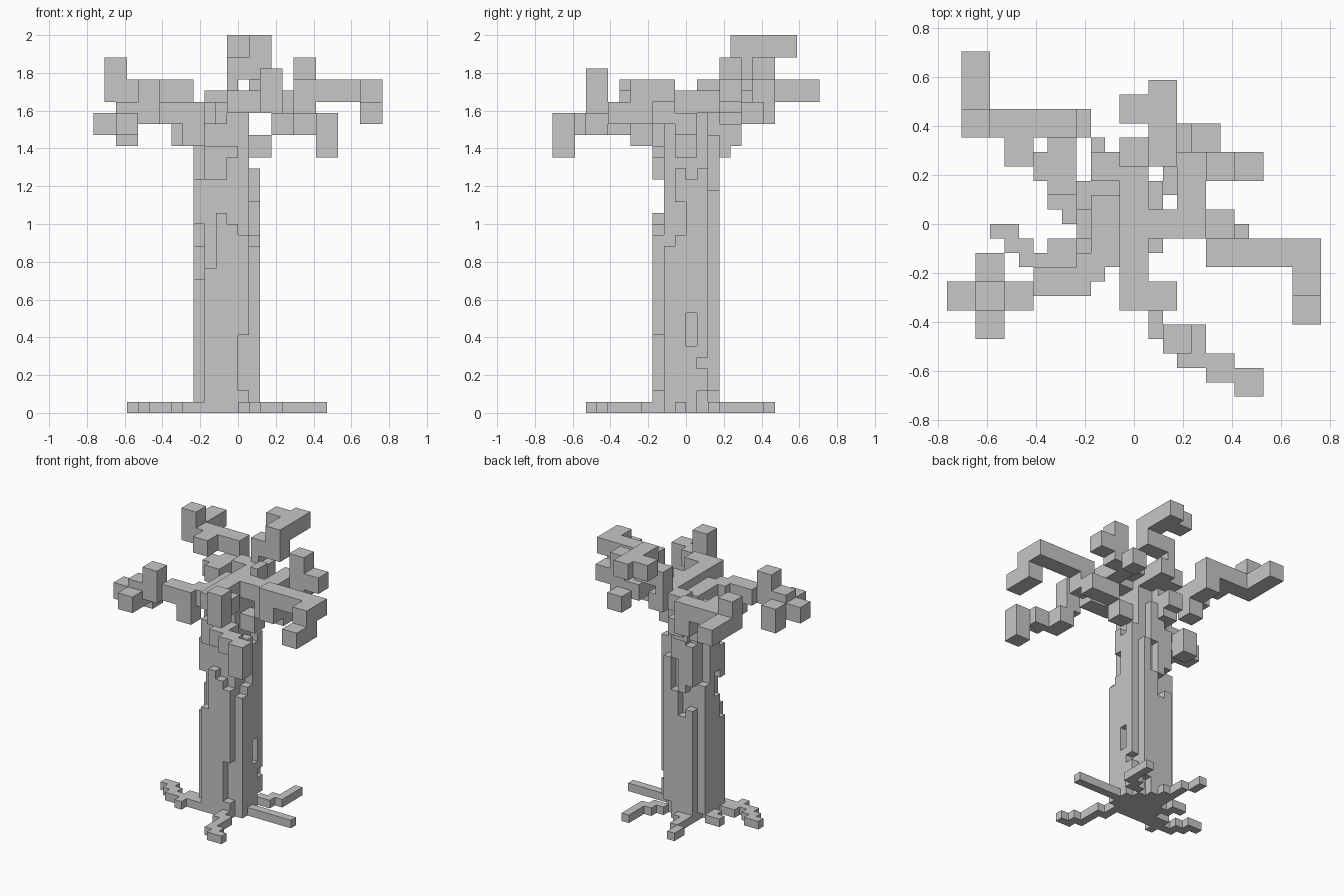
import bpy
import bmesh
import math
from itertools import product
from mathutils import Vector

cube = bpy.data.objects.get("Cube")
if cube:
    bpy.data.objects.remove(cube)

UNIT = 1 / 17  # edge length of one block
EAST, NORTH, UP = Vector((1, 0, 0)), Vector((0, 1, 0)), Vector((0, 0, 1))
WEST, SOUTH, DOWN = -EAST, -NORTH, -UP
AXES = (EAST, WEST, NORTH, SOUTH, UP, DOWN)

bark = bpy.data.materials.new("bark grey")
bark.use_nodes = True
grey = (0.57, 0.57, 0.57, 1)
bark.diffuse_color = grey
bark.node_tree.nodes["Principled BSDF"].inputs["Base Color"].default_value = grey

occupied = set()
parts = {}


def fill(part, low, high):
    """Fill all blocks between two corners."""
    cells = parts.setdefault(part, set())
    spans = [range(int(a), int(b)) for a, b in zip(low, high)]
    for cell in product(*spans):
        if cell not in occupied:
            occupied.add(cell)
            cells.add(cell)


def walk(part, start, moves, thick):
    """Sweep a block along straight moves; diagonal moves only place its end."""
    at = Vector(start)
    size = Vector(thick)
    fill(part, at, at + size)
    for move in moves:
        end = at + move
        straight = sum(abs(c) > 0 for c in move) == 1
        first = at if straight else end
        low = [min(a, b) for a, b in zip(first, end)]
        high = [max(a, b) + s for a, b, s in zip(first, end, size)]
        fill(part, low, high)
        at = end


def branch(part, start, *moves):
    walk(part, start, moves, (2, 2, 2))


def root(part, start, *moves):
    walk(part, (*start, 0), moves, (1, 1, 1))


# Trunk core and crown
fill("trunk", (-3, -2, 0), (1, 2, 28))
fill("trunk", (-3, -3, 26), (-1, -1, 28))

# Bark ridges: bottom and top of the strips in each column along each face
ridges = {
    "front_bark": ((-3, -3), EAST, [[(0, 13), (21, 24)], [(0, 18), (21, 24)],
                                    [(0, 17), (23, 24)], [(0, 2), (7, 16)]]),
    "back_bark": ((-3, 2), EAST, [[(0, 14), (17, 22)], [(1, 13), (16, 24)],
                                  [(0, 16), (20, 25)], [(2, 20)]]),
    "right_bark": ((-4, -2), NORTH, [[(0, 12), (17, 21)], [(0, 15), (18, 24)],
                                     [(0, 24)], [(1, 17)]]),
    "left_bark": ((1, -2), NORTH, [[(0, 15)], [(0, 16), (19, 22)],
                                   [(0, 6), (9, 21)], [(2, 4), (5, 22)]]),
}
for part, (corner, along, columns) in ridges.items():
    for i, strips in enumerate(columns):
        for bottom, top in strips:
            base = Vector((*corner, bottom)) + along * i
            fill(part, base, base + Vector((1, 1, top - bottom)))

# Back right branch
branch("back_right_branch", (-3, 1, 25), WEST, WEST * 2 + NORTH + UP, NORTH * 2,
       WEST + SOUTH, EAST + NORTH, NORTH * 2, UP * 2, WEST * 3,
       SOUTH * 2, NORTH * 2, WEST * 3, UP * 2, DOWN * 2, NORTH * 4)
branch("back_right_branch", (-6, 3, 24))

# Front right branch
branch("front_right_branch", (-4, -4, 26), WEST + SOUTH, DOWN * 2, UP * 2, WEST * 2,
       WEST * 2 + SOUTH, UP * 2, DOWN * 2, WEST * 2, WEST * 2 + DOWN,
       EAST * 2 + SOUTH * 2, NORTH * 4, DOWN)

# Front branch
branch("front_branch", (-1, 0, 27), SOUTH * 6, EAST * 2, EAST + SOUTH * 3, UP * 2,
       EAST + SOUTH + DOWN * 4, NORTH, SOUTH, EAST * 2 + SOUTH, EAST * 2 + SOUTH,
       DOWN * 2)

# Left branch
branch("left_branch", (1, -1, 23), EAST * 2 + UP * 2, EAST * 2, SOUTH * 2 + UP,
       UP * 2, EAST * 6, SOUTH * 2, DOWN * 2, SOUTH * 2)

# Back left branch and its twig
branch("back_left_branch", (1, -1, 27), EAST * 2, NORTH * 4, EAST * 2, UP * 3,
       DOWN * 2, EAST * 2)
branch("back_left_twig", (4, 5, 26))

# Back branch: a low limb, a thin stem and the raised tip
branch("back_branch", (-1, 0, 27), NORTH * 4)
fill("back_branch", (-1, 4, 29), (0, 6, 30))
fill("back_branch", (1, 1, 28), (2, 3, 30))
branch("back_branch", (-1, 4, 30), EAST * 2, UP * 2, NORTH * 4, WEST * 2 + SOUTH)

# Short stubs behind the crown
branch("back_stub", (-3, 2, 23), NORTH + UP)
branch("back_stub", (-3, 3, 27))

# Roots
root("right_root", (-4, -2), WEST * 2, SOUTH, WEST * 2, NORTH, WEST, NORTH, WEST)
root("front_right_root", (-4, -2), SOUTH, WEST * 2, SOUTH)
root("front_root", (0, -3), SOUTH * 2, EAST, SOUTH * 3, EAST, SOUTH, EAST)
root("left_root", (2, -1), EAST * 5)
root("back_left_root", (1, 2), EAST, NORTH, EAST, NORTH * 3)
root("back_root", (-2, 2), NORTH, WEST, NORTH * 2, WEST + NORTH, NORTH)
root("back_right_root", (-4, 0), WEST, NORTH, WEST)

# Turn each part's exposed block sides into a mesh
for part, cells in parts.items():
    bm = bmesh.new()
    for cell in sorted(cells):
        middle = Vector(cell) + Vector((1, 1, 1)) / 2
        for axis in AXES:
            if tuple(int(c) for c in Vector(cell) + axis) in occupied:
                continue
            side = Vector((axis.y, axis.z, axis.x))
            over = axis.cross(side)
            corners = (-side - over, side - over, side + over, over - side)
            bm.faces.new([bm.verts.new((middle + (axis + c) / 2) * UNIT)
                          for c in corners])
    bmesh.ops.remove_doubles(bm, verts=bm.verts[:], dist=UNIT / 100)
    bmesh.ops.dissolve_limit(bm, angle_limit=math.radians(1),
                             verts=bm.verts[:], edges=bm.edges[:])
    mesh = bpy.data.meshes.new(part)
    bm.to_mesh(mesh)
    bm.free()
    mesh.materials.append(bark)
    bpy.context.collection.objects.link(bpy.data.objects.new(part, mesh))
